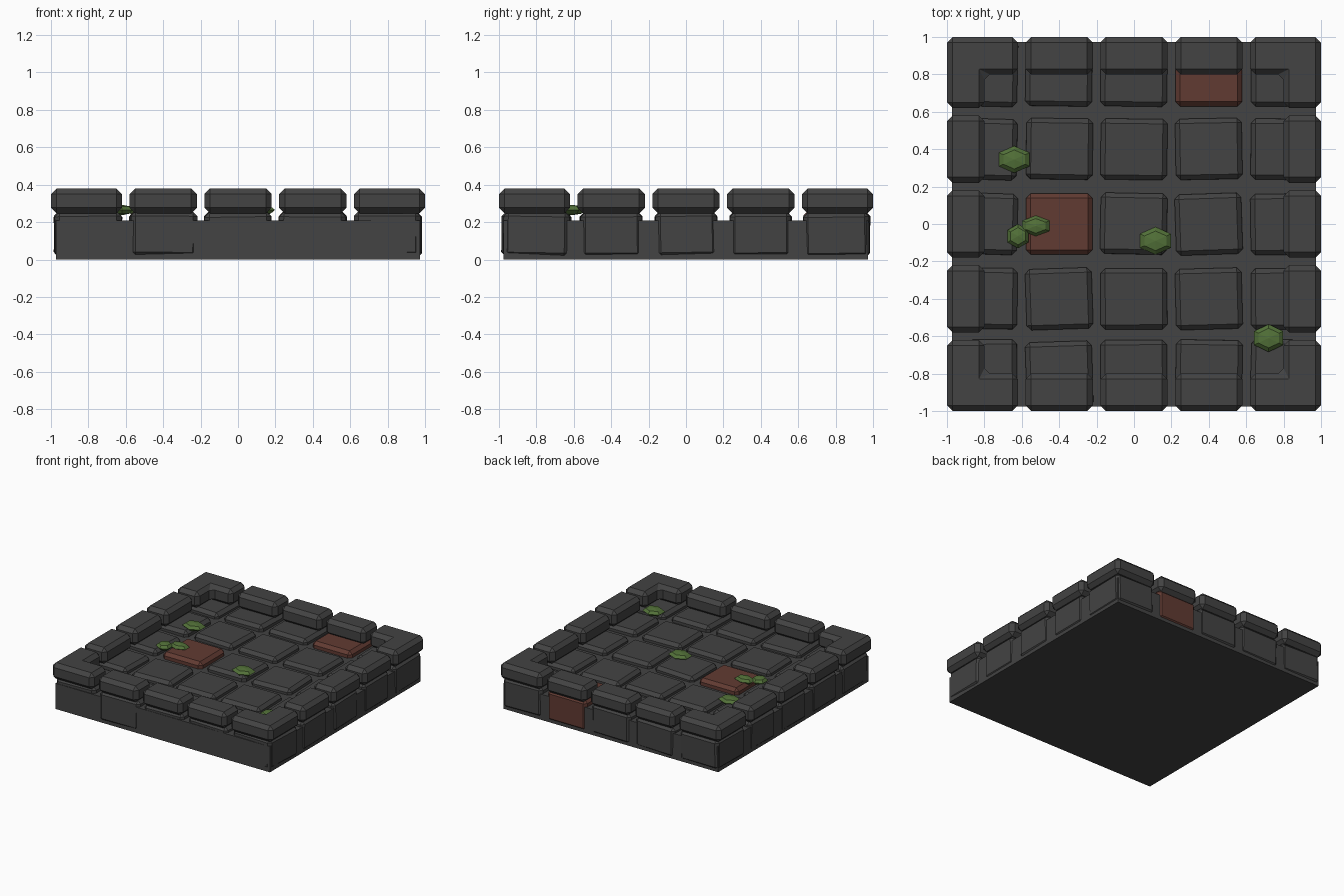
import bpy, bmesh, math, random
from mathutils import Matrix, Euler

if "Cube" in bpy.data.objects:
    bpy.data.objects.remove(bpy.data.objects["Cube"])

random.seed(7)


def material(name, rgb):
    m = bpy.data.materials.new(name)
    m.diffuse_color = (*rgb, 1)
    m.use_nodes = True
    m.node_tree.nodes["Principled BSDF"].inputs["Base Color"].default_value = m.diffuse_color
    return m


STONE = material("dark_stone", (0.056, 0.056, 0.056))
BRICK = material("red_brick", (0.12, 0.043, 0.032))
MOSS = material("moss_green", (0.085, 0.165, 0.04))


def finish(bm, name, mat):
    bmesh.ops.recalc_face_normals(bm, faces=bm.faces)
    me = bpy.data.meshes.new(name)
    bm.to_mesh(me)
    bm.free()
    me.materials.append(mat)
    ob = bpy.data.objects.new(name, me)
    bpy.context.collection.objects.link(ob)
    return ob


def block(name, outline, z0, z1, mat, bevel=0.0, tilt=None):
    """Extruded outline with one flat chamfer, optionally tilted about its centre."""
    bm = bmesh.new()
    face = bm.faces.new([bm.verts.new((x, y, z0)) for x, y in outline])
    ext = bmesh.ops.extrude_face_region(bm, geom=[face])["geom"]
    top = [v for v in ext if isinstance(v, bmesh.types.BMVert)]
    bmesh.ops.translate(bm, verts=top, vec=(0, 0, z1 - z0))
    bmesh.ops.recalc_face_normals(bm, faces=bm.faces)
    if bevel:
        bmesh.ops.bevel(bm, geom=bm.edges[:], offset=bevel, segments=1,
                        profile=0.5, affect='EDGES')
    if tilt:
        cx = sum(p[0] for p in outline) / len(outline)
        cy = sum(p[1] for p in outline) / len(outline)
        c = Matrix.Translation((cx, cy, (z0 + z1) / 2))
        r = Euler([math.radians(a) for a in tilt]).to_matrix().to_4x4()
        bmesh.ops.transform(bm, matrix=c @ r @ c.inverted(), verts=bm.verts)
    return finish(bm, name, mat)


def rect(x0, x1, y0, y1):
    return [(x0, y0), (x1, y0), (x1, y1), (x0, y1)]


# Base slab
block("base_slab", rect(-0.972, 0.972, -0.975, 0.972), 0, 0.21, STONE)

# Floor stones, slightly crooked; the outer ones show in the side walls
for i in range(5):
    for j in range(5):
        cx, cy = (i - 2) * 0.4, (j - 2) * 0.4
        hx, hy = 0.178, 0.163
        if j in (0, 4):
            hy = 0.176
        if abs(cx) > 0.7:
            cx += math.copysign(0.002, cx)
        if j == 0:
            cy += 0.005 if i != 1 else -0.006
        if j == 4:
            cy += 0.005
        red = (i, j) in ((1, 2), (3, 4))
        tilt = (0, 0, 0) if red else (random.uniform(-1.3, 1.3), random.uniform(-1.3, 1.3),
                                      random.uniform(-2, 2))
        block("red_floor_stone" if red else "floor_stone",
              rect(cx - hx, cx + hx, cy - hy, cy + hy), 0.012,
              0.262 if red else 0.255, BRICK if red else STONE, 0.025, tilt)

# Raised rim blocks along each side
for c in (-0.4, 0, 0.4):
    for s in (-1, 1):
        a, b = sorted((s * 0.8, s * 1.0))
        block("rim_block", rect(c - 0.18, c + 0.18, a, b), 0.247, 0.38, STONE, 0.03)
        block("rim_block", rect(a, b, c - 0.18, c + 0.18), 0.247, 0.38, STONE, 0.03)

# L-shaped rim corners
ELL = [(1, 1), (0.62, 1), (0.62, 0.8), (0.8, 0.8), (0.8, 0.62), (1, 0.62)]
for sx in (-1, 1):
    for sy in (-1, 1):
        block("rim_corner", [(sx * x, sy * y) for x, y in ELL], 0.247, 0.38, STONE, 0.03)

# Moss clumps
for x, y, rx, ry in ((-0.64, 0.345, 0.095, 0.072), (-0.525, -0.01, 0.085, 0.055),
                     (-0.62, -0.065, 0.065, 0.065), (0.115, -0.09, 0.096, 0.074),
                     (0.72, -0.61, 0.09, 0.074)):
    bm = bmesh.new()
    bmesh.ops.create_uvsphere(bm, u_segments=6, v_segments=4, radius=1)
    bmesh.ops.scale(bm, vec=(rx, ry, 0.028), verts=bm.verts)
    bmesh.ops.translate(bm, vec=(x, y, 0.265), verts=bm.verts)
    finish(bm, "moss_clump", MOSS)
